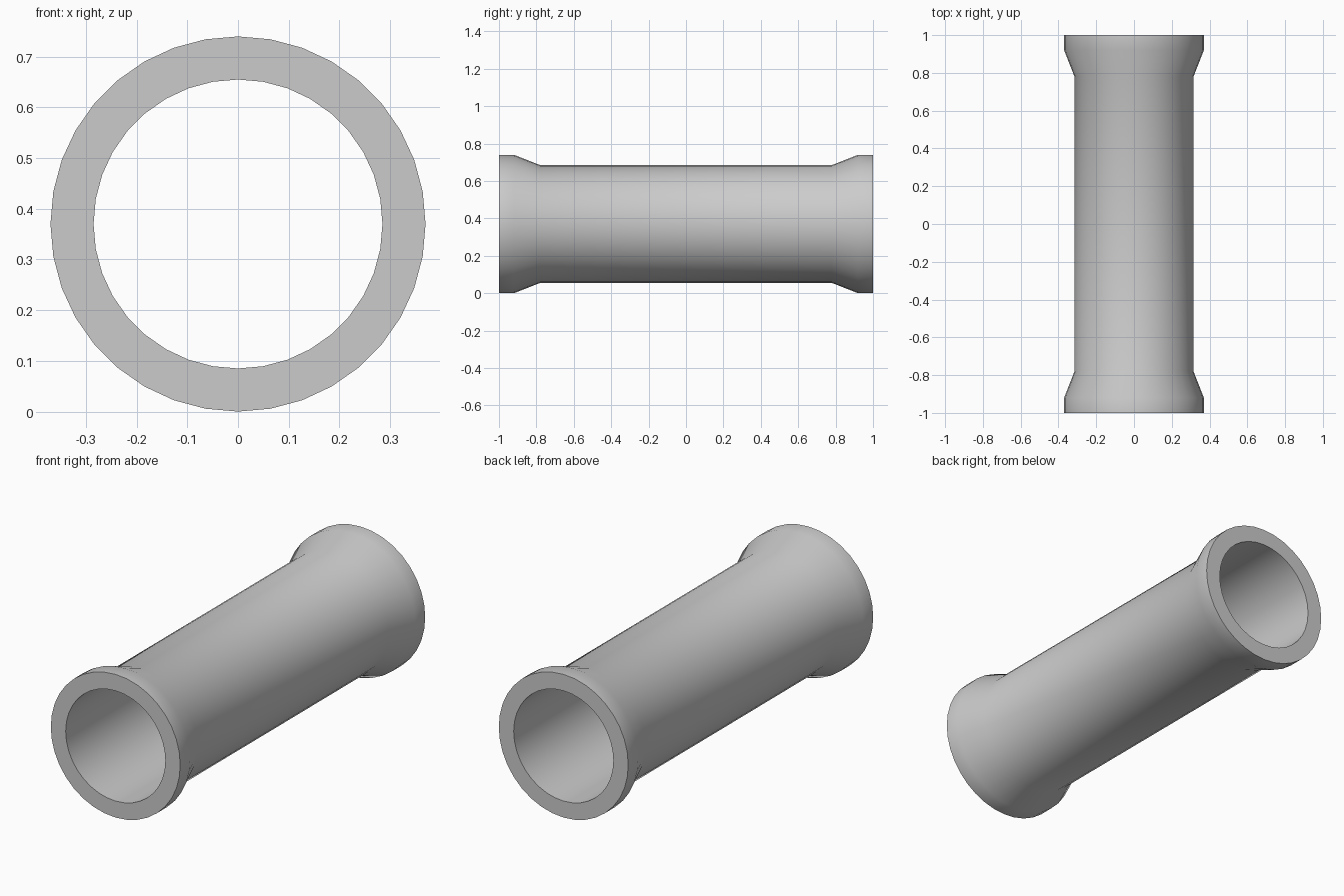
import bpy, bmesh
from math import cos, sin, tau, radians

SEGMENTS = 36
RADIUS = 0.37          # outer radius of the flared ends
BORE = 0.285

cube = bpy.data.objects.get("Cube")
if cube:
    bpy.data.objects.remove(cube, do_unlink=True)

# Plain grey
grey = bpy.data.materials.new("plain_grey")
grey.use_nodes = True
colour = (0.6, 0.6, 0.6, 1)
grey.diffuse_color = colour
grey.node_tree.nodes["Principled BSDF"].inputs["Base Color"].default_value = colour

# Closed wall profile (distance along y, radius): front half, then its mirror
half = [(-1, BORE), (-1, RADIUS), (-0.92, RADIUS), (-0.78, 0.315)]
profile = half + [(-y, r) for y, r in reversed(half)]

# Pipe with flared collars, turned around the y axis
bm = bmesh.new()
rings = []
for y, r in profile:
    rings.append([bm.verts.new((r * sin(tau * i / SEGMENTS), y, RADIUS + r * cos(tau * i / SEGMENTS)))
                  for i in range(SEGMENTS)])
for k, ring in enumerate(rings):
    after = rings[(k + 1) % len(rings)]
    for i in range(SEGMENTS):
        j = (i + 1) % SEGMENTS
        bm.faces.new((ring[i], ring[j], after[j], after[i]))
bmesh.ops.recalc_face_normals(bm, faces=bm.faces)
mesh = bpy.data.meshes.new("flared_pipe")
bm.to_mesh(mesh)
bm.free()
mesh.materials.append(grey)

pipe = bpy.data.objects.new("flared_pipe", mesh)
bpy.context.collection.objects.link(pipe)
bpy.ops.object.select_all(action='DESELECT')
pipe.select_set(True)
bpy.context.view_layer.objects.active = pipe
bpy.ops.object.shade_smooth_by_angle(angle=radians(40))
